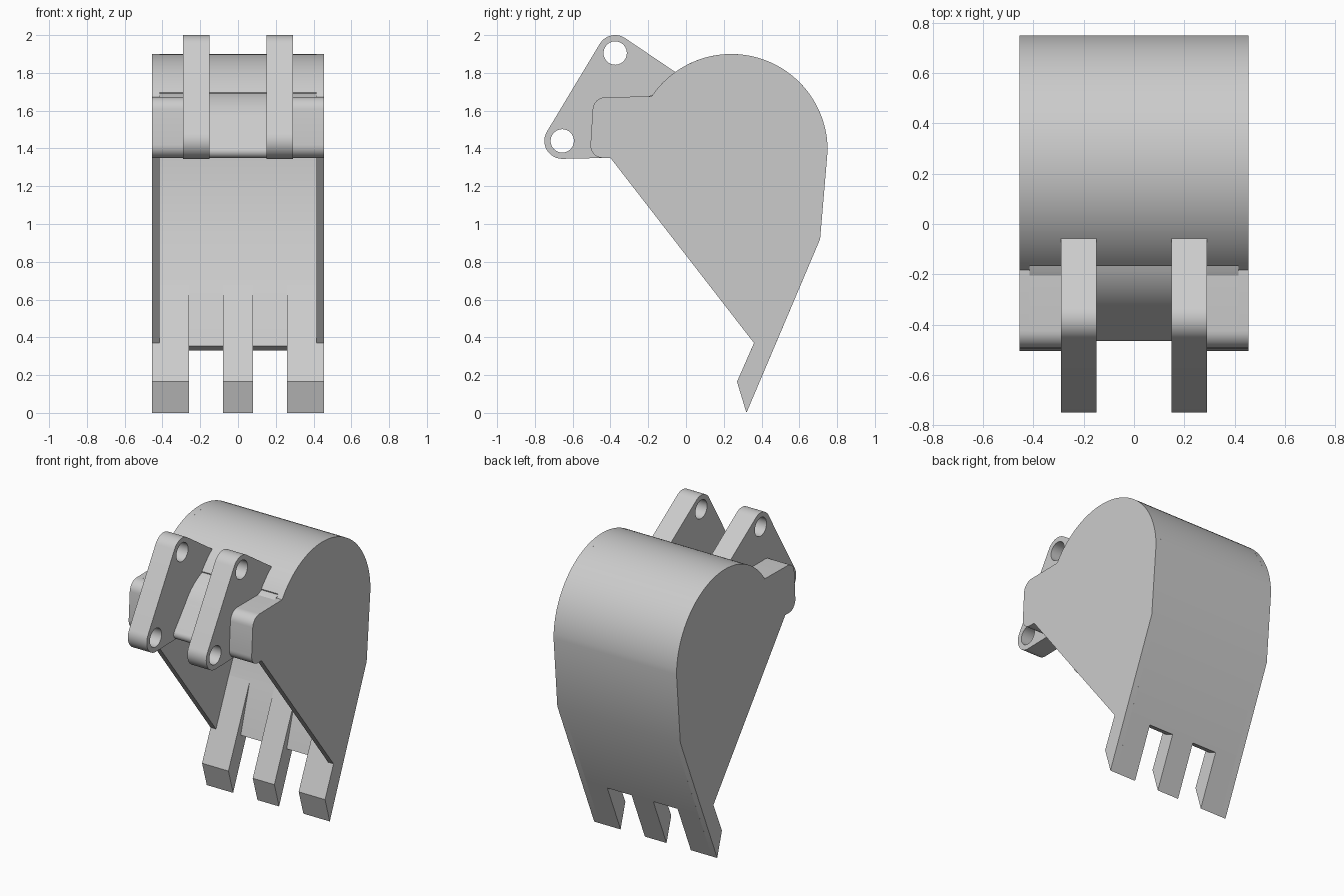
import bpy, bmesh, math
from mathutils import Vector

if "Cube" in bpy.data.objects:
    bpy.data.objects.remove(bpy.data.objects["Cube"])

steel = bpy.data.materials.new("grey_steel")
steel.use_nodes = True
grey = (0.6, 0.6, 0.6, 1)
steel.diffuse_color = grey
steel.node_tree.nodes["Principled BSDF"].inputs["Base Color"].default_value = grey


def arc(cy, cz, r, a0, a1, n=32):
    """Points (y, z) on an arc, angles in degrees."""
    steps = [math.radians(a0 + (a1 - a0) * i / n) for i in range(n + 1)]
    return [(cy + r * math.cos(a), cz + r * math.sin(a)) for a in steps]


def fillet(before, corner, after, r, n=8):
    """Rounded replacement for a profile corner."""
    p = Vector(corner)
    u = (Vector(before) - p).normalized()
    v = (Vector(after) - p).normalized()
    half = u.angle(v) / 2
    reach = r / math.tan(half)
    centre = p + (u + v).normalized() * (r / math.sin(half))
    start = (p + u * reach - centre).normalized()
    end = (p + v * reach - centre).normalized()
    return [tuple(centre + start.slerp(end, i / n) * r) for i in range(n + 1)]


def finish(obj):
    bpy.ops.object.select_all(action='DESELECT')
    obj.select_set(True)
    bpy.context.view_layer.objects.active = obj
    bpy.ops.object.shade_smooth_by_angle(angle=math.radians(20))


def extrude(name, profile, x0, x1):
    """Extrude a (y, z) profile from x0 to x1."""
    bm = bmesh.new()
    face = bm.faces.new([bm.verts.new((x0, y, z)) for y, z in profile])
    new = bmesh.ops.extrude_face_region(bm, geom=[face])["geom"]
    moved = [v for v in new if isinstance(v, bmesh.types.BMVert)]
    bmesh.ops.translate(bm, verts=moved, vec=(x1 - x0, 0, 0))
    bmesh.ops.recalc_face_normals(bm, faces=bm.faces[:])
    mesh = bpy.data.meshes.new(name)
    bm.to_mesh(mesh)
    bm.free()
    mesh.materials.append(steel)
    obj = bpy.data.objects.new(name, mesh)
    bpy.context.collection.objects.link(obj)
    finish(obj)
    return obj


def drill(obj, y, z, r):
    """Cut a pin hole along x."""
    cutter = extrude("hole_cutter", arc(y, z, r, 0, 345, 23), -1, 1)
    cutter.hide_render = True
    mod = obj.modifiers.new("hole", 'BOOLEAN')
    mod.operation, mod.solver, mod.object = 'DIFFERENCE', 'EXACT', cutter
    bpy.context.view_layer.objects.active = obj
    bpy.ops.object.modifier_apply(modifier=mod.name)
    bpy.data.objects.remove(cutter)


W, INNER, LUG_IN, LUG_OUT = 0.455, 0.415, 0.15, 0.29
lip, heel, tip = (-0.40, 1.35), (0.71, 0.92), (0.32, 0.0)
tooth_nose, tooth_root = (0.27, 0.165), (0.496, 0.68)
side_low = (0.36, 0.37)

# Ear outline, shared by the side plates and the ear blocks
ear_low, ear_high, ear_back = (-0.51, 1.35), (-0.49, 1.672), (-0.18, 1.672)
ear = fillet(lip, ear_low, ear_high, 0.065) + fillet(ear_low, ear_high, ear_back, 0.07)

# Curved shell between the side plates, with a thin edge between the teeth
brow = arc(-0.044, 1.358, 0.353, 147, 110, 10)
nose = fillet(lip, (-0.505, 1.35), brow[0], 0.035)
shell = ([lip] + nose + brow + arc(0.24, 1.39, 0.51, 143, 0, 40) + [heel, (0.46, 0.33),
         (0.40, 0.355), tooth_root, (0.611, 0.93)]
         + arc(0.24, 1.39, 0.41, 0, 149) + [(-0.33, 1.35)])
extrude("bucket_shell", shell, -INNER, INNER)

# Side plates, including the outer slice of the end teeth
side = ([lip] + ear + arc(0.24, 1.39, 0.51, 146, 0, 40) + [heel, tip, tooth_nose, side_low])
ear_block = [lip] + ear + [ear_back, (-0.11, 1.60), (-0.33, 1.35)]
tooth = [tip, tooth_nose, tooth_root, (0.45, 0.36), (0.46, 0.33)]

# Mounting lug outline: two rounded ends running back into the shell
top_pin, low_pin, R = (-0.375, 1.905), (-0.655, 1.44), 0.095
lug = (arc(*low_pin, R, 270, 149, 16) + arc(*top_pin, R, 149, 56, 14)
       + [(-0.05, 1.80), (-0.08, 1.70), (-0.30, 1.42), (-0.42, 1.35)])

for label, s in (("left", 1), ("right", -1)):
    extrude(label + "_side_plate", side, s * INNER, s * W)
    extrude(label + "_ear", ear_block, s * LUG_OUT, s * INNER)
    extrude(label + "_tooth", tooth, s * 0.26, s * INNER)
    bracket = extrude(label + "_mounting_lug", lug, s * LUG_IN, s * LUG_OUT)
    for pin in (top_pin, low_pin):
        drill(bracket, *pin, 0.062)
    finish(bracket)
extrude("middle_tooth", tooth, -0.08, 0.08)
